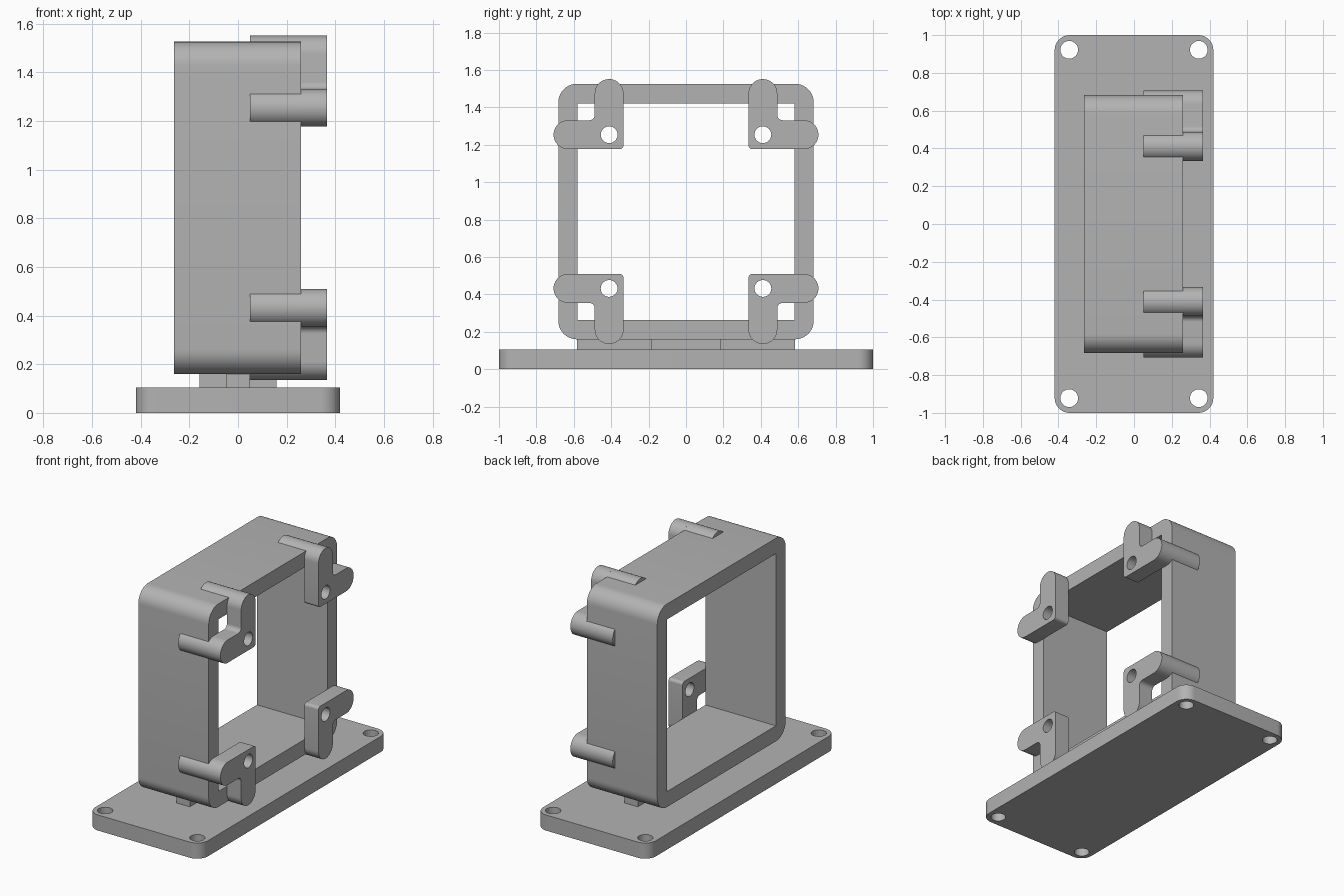
import bpy
import bmesh
import math
from mathutils import Matrix, Vector

cube = bpy.data.objects.get("Cube")
if cube:
    bpy.data.objects.remove(cube, do_unlink=True)

# One plain grey for everything
GREY = (0.45, 0.45, 0.45, 1.0)
grey = bpy.data.materials.new("plain grey")
grey.use_nodes = True
grey.diffuse_color = GREY
grey.node_tree.nodes["Principled BSDF"].inputs["Base Color"].default_value = GREY

# Profile plane (u, v, depth) laid onto (y, z, x)
SIDEWAYS = Matrix(((0, 0, 1, 0), (1, 0, 0, 0), (0, 1, 0, 0), (0, 0, 0, 1)))


def rounded(corners, steps=10):
    """Outline from (u, v, radius) corners, each replaced by a fillet."""
    out = []
    for i, (u, v, r) in enumerate(corners):
        p = Vector((u, v))
        if r == 0:
            out.append(p)
            continue
        a = (Vector(corners[i - 1][:2]) - p).normalized()
        b = (Vector(corners[(i + 1) % len(corners)][:2]) - p).normalized()
        centre = p + (a + b) * r
        for k in range(steps + 1):
            t = k / steps * math.pi / 2
            out.append(centre - b * r * math.cos(t) - a * r * math.sin(t))
    return out


def rect(hu, hv, r=0, cu=0, cv=0):
    return rounded([(cu + su * hu, cv + sv * hv, r)
                    for su, sv in ((-1, -1), (1, -1), (1, 1), (-1, 1))])


def arc(cu, cv, r, start=0, sweep=2 * math.pi, n=32):
    return [Vector((cu + r * math.cos(start + sweep * k / n),
                    cv + r * math.sin(start + sweep * k / n))) for k in range(n)]


def prism(name, loops, low, high, matrix=Matrix()):
    """Extrude an outline with holes between two depths."""
    curve = bpy.data.curves.new(name, 'CURVE')
    curve.dimensions = '2D'
    curve.fill_mode = 'BOTH'
    curve.extrude = (high - low) / 2
    for loop in loops:
        spline = curve.splines.new('POLY')
        spline.points.add(len(loop) - 1)
        for point, p in zip(spline.points, loop):
            point.co = (p.x, p.y, 0, 1)
        spline.use_cyclic_u = True
    temp = bpy.data.objects.new(name + " outline", curve)
    bpy.context.collection.objects.link(temp)
    bpy.context.view_layer.update()
    graph = bpy.context.evaluated_depsgraph_get()
    mesh = bpy.data.meshes.new_from_object(temp.evaluated_get(graph))
    bpy.data.objects.remove(temp, do_unlink=True)

    bm = bmesh.new()
    bm.from_mesh(mesh)
    bmesh.ops.remove_doubles(bm, verts=bm.verts, dist=0.0001)
    bm.transform(matrix @ Matrix.Translation((0, 0, (low + high) / 2)))
    bmesh.ops.recalc_face_normals(bm, faces=bm.faces)
    bm.to_mesh(mesh)
    bm.free()
    mesh.materials.clear()
    mesh.materials.append(grey)
    obj = bpy.data.objects.new(name, mesh)
    bpy.context.collection.objects.link(obj)
    bpy.ops.object.select_all(action='DESELECT')
    obj.select_set(True)
    bpy.context.view_layer.objects.active = obj
    bpy.ops.object.shade_smooth_by_angle(angle=math.radians(30))
    return obj


# Base plate with four screw holes
base_holes = [arc(sx * 0.343, sy * 0.922, 0.047) for sx in (-1, 1) for sy in (-1, 1)]
prism("base_plate", [rect(0.42, 1.0, 0.08)] + base_holes, 0, 0.105)

# Cross-shaped pedestal
a, b, c, d = 0.05, 0.583, 0.158, 0.185
quarter = [(a, b), (a, d), (c, d)]
cross = []
for su, sv in ((1, 1), (1, -1), (-1, -1), (-1, 1)):
    part = [Vector((su * u, sv * v)) for u, v in quarter]
    cross += part if su * sv > 0 else part[::-1]
prism("pedestal", [cross], 0.1, 0.165)

# Square frame: rounded outside, sharp inside
MID = 0.843
prism("frame", [rect(0.683, 0.683, 0.1, 0, MID), rect(0.579, 0.579, 0, 0, MID)],
      -0.264, 0.26, SIDEWAYS)

# Four corner brackets, each with two fingers hooking over the frame
R, REACH, OFF = 0.077, 0.297, 0.411
END = R - 0.0005
ELL = [(-R, -R, 0.02), (REACH, -R, END), (REACH, R, END),
       (R, R, 0.03), (R, REACH, END), (-R, REACH, END)]
for sy, side in ((-1, "right"), (1, "left")):
    for sz, level in ((-1, "lower"), (1, "upper")):
        place = (Matrix.Translation((0, sy * OFF, MID + sz * OFF))
                 @ Matrix.Diagonal((1, sy, sz, 1)) @ SIDEWAYS)
        label = f"{level}_{'front' if sy < 0 else 'back'}"
        prism(label + "_bracket", [rounded(ELL), arc(0, 0, 0.045)], 0.26, 0.365, place)
        tip = REACH - R
        half = math.pi + math.pi / 24
        prism(label + "_side_finger", [arc(tip, 0, R, -math.pi / 2, half, 25)],
              0.05, 0.262, place)
        prism(label + "_end_finger", [arc(0, tip, R, 0, half, 25)],
              0.05, 0.262, place)
